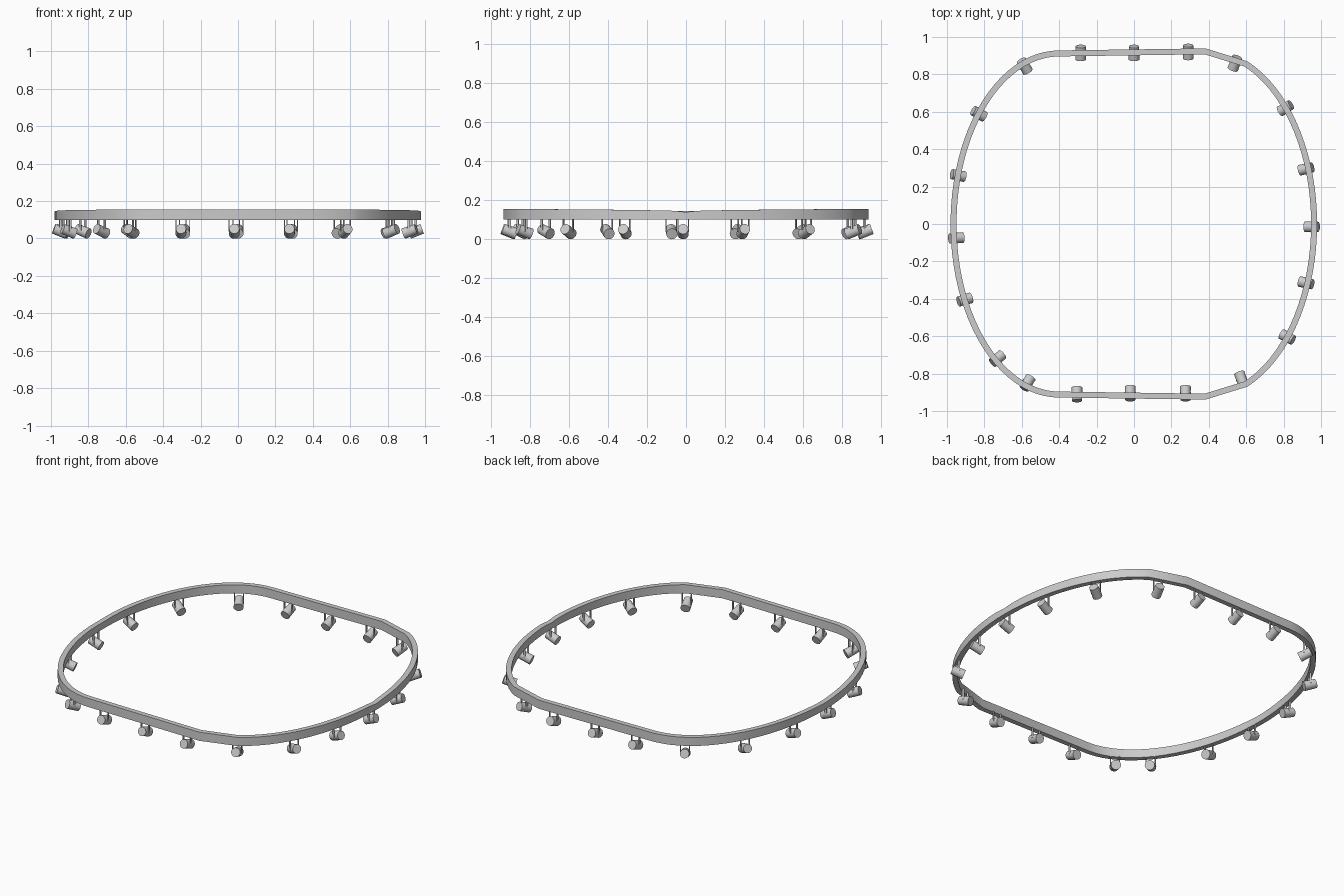
import bpy, bmesh
from math import sin, cos, pi, radians, atan2
from mathutils import Matrix, Vector

if "Cube" in bpy.data.objects:
    bpy.data.objects.remove(bpy.data.objects["Cube"], do_unlink=True)

grey = bpy.data.materials.new("light grey metal")
grey.use_nodes = True
colour = (0.6, 0.6, 0.6, 1)
grey.diffuse_color = colour
grey.node_tree.nodes["Principled BSDF"].inputs["Base Color"].default_value = colour


def make_object(name, bm):
    bmesh.ops.recalc_face_normals(bm, faces=bm.faces)
    mesh = bpy.data.meshes.new(name)
    bm.to_mesh(mesh)
    bm.free()
    mesh.materials.append(grey)
    obj = bpy.data.objects.new(name, mesh)
    bpy.context.collection.objects.link(obj)
    bpy.ops.object.select_all(action='DESELECT')
    obj.select_set(True)
    bpy.context.view_layer.objects.active = obj
    bpy.ops.object.shade_smooth_by_angle(angle=radians(30))
    return obj


# Ring path: two half ellipses joined by straight runs; the right one has cut corners
def half_ellipse(cx, rx, ry, start, angles):
    return [Vector((cx + rx * cos(radians(start + a)), ry * sin(radians(start + a)), 0))
            for a in angles]


right_angles = [-90] + list(range(-68, 69, 4)) + [90]
left_angles = range(-90, 91, 4)
path = half_ellipse(0.38, 0.583, 0.923, 0, right_angles)
path += half_ellipse(-0.40, 0.565, 0.912, 180, left_angles)


def rail_top(y):
    return 0.139 + 0.016 * (abs(y) / 0.92) ** 0.35


# Rail: rectangular section swept round the path
bm = bmesh.new()
sections = []
for i, p in enumerate(path):
    before = (p - path[i - 1]).normalized()
    after = (path[(i + 1) % len(path)] - p).normalized()
    t = (before + after).normalized()
    side = Vector((t.y, -t.x, 0)) * 0.016
    top = Vector((0, 0, rail_top(p.y)))
    low = Vector((0, 0, 0.1))
    sections.append([bm.verts.new(v) for v in
                     (p + side + low, p + side + top, p - side + top, p - side + low)])
for i, a in enumerate(sections):
    b = sections[(i + 1) % len(sections)]
    for k in range(4):
        n = (k + 1) % 4
        bm.faces.new((a[k], b[k], b[n], a[n]))
make_object("rail", bm)


# Outward direction of the rail at the nearest path point
def outward(pos):
    i = min(range(len(path)), key=lambda k: (path[k] - pos).length)
    if abs(pos.x) < 0.38:
        return pi / 2 if pos.y > 0 else -pi / 2
    t = path[(i + 1) % len(path)] - path[i - 1]
    return atan2(-t.x, t.y)


# Lamps, anticlockwise from the middle of the right side
spots = [(0.95, -0.015), (0.92, 0.295), (0.81, 0.62), (0.54, 0.86), (0.29, 0.92),
         (0, 0.915), (-0.285, 0.915), (-0.585, 0.845), (-0.83, 0.59), (-0.94, 0.26),
         (-0.95, -0.075), (-0.905, -0.405), (-0.73, -0.72), (-0.57, -0.85),
         (-0.305, -0.91), (-0.02, -0.905), (0.275, -0.905), (0.575, -0.83),
         (0.82, -0.605), (0.92, -0.315)]

for number, (x, y) in enumerate(spots, 1):
    pos = Vector((x, y, 0))
    place = Matrix.Translation((x, y, 0.039)) @ Matrix.Rotation(outward(pos), 4, 'Z')

    # Lamp can: inner end tipped down, outer end raised
    bm = bmesh.new()
    bmesh.ops.create_cone(
        bm, cap_ends=True, segments=24, radius1=0.029, radius2=0.027, depth=0.074,
        matrix=place @ Matrix.Rotation(radians(70), 4, 'Y'))
    make_object(f"lamp_can_{number}", bm)

    # Yoke: two thin straps from the rail to the sides of the can
    bm = bmesh.new()
    for s in (-1, 1):
        strap = Matrix.Translation((0, s * 0.027, 0.032)) @ Matrix.Diagonal((0.012, 0.005, 0.068, 1))
        bmesh.ops.create_cube(bm, size=1, matrix=place @ strap)
    make_object(f"lamp_yoke_{number}", bm)
